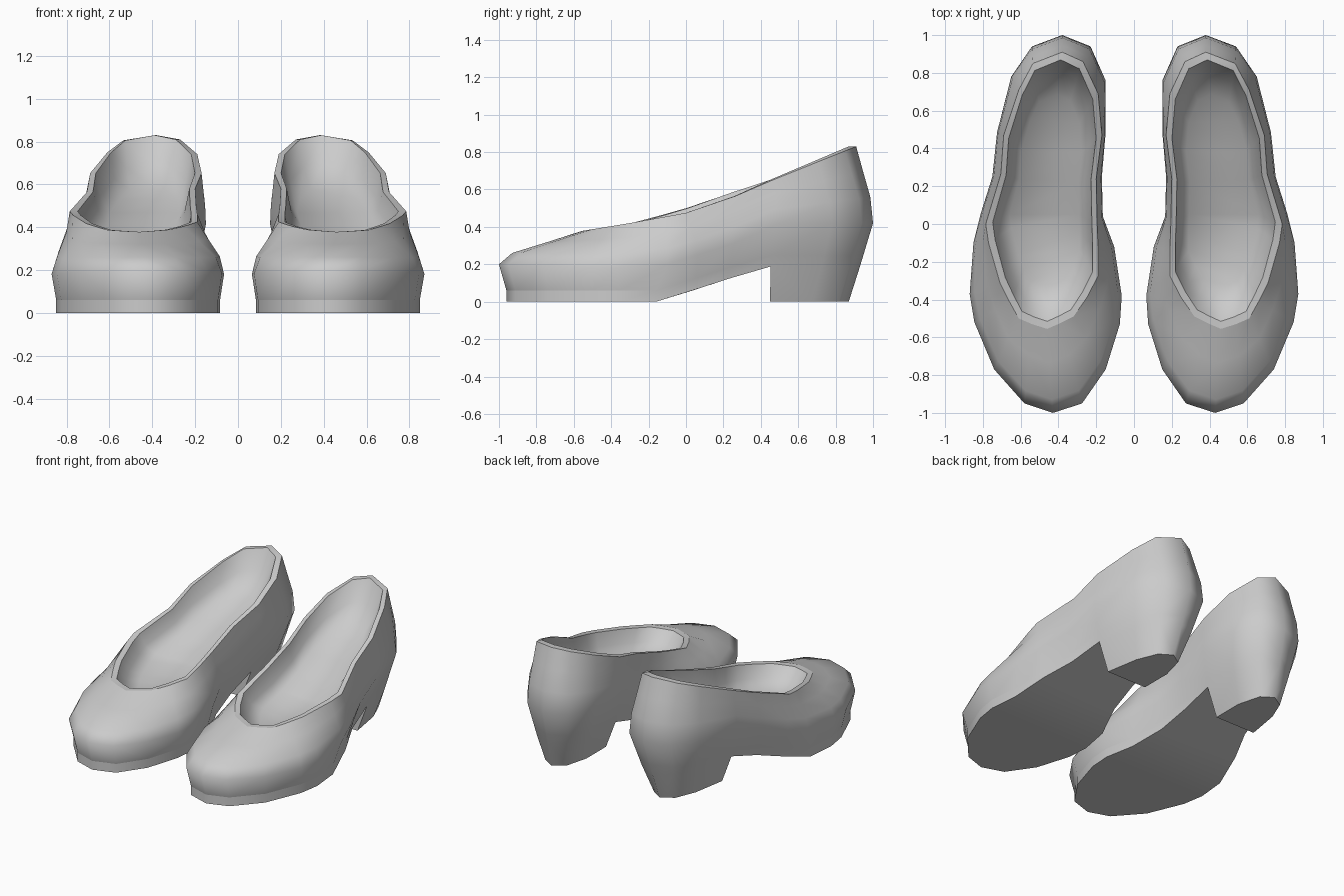
import bpy, bmesh

if "Cube" in bpy.data.objects:
    bpy.data.objects.remove(bpy.data.objects["Cube"])

# Widest outline of the shoe, toe -> outer side -> heel -> inner side
WIDE = [(.43, -1.0), (.58, -.95), (.74, -.77), (.845, -.52), (.87, -.37), (.85, -.10),
        (.81, .06), (.75, .25), (.725, .485), (.65, .78), (.54, .94), (.38, 1.0),
        (.23, .94), (.15, .76), (.15, .485), (.17, .25), (.165, .04), (.105, -.12),
        (.065, -.38), (.075, -.53), (.15, -.77), (.275, -.95)]
# Outer edge of the foot opening, same order
RIM = [(.46, -.555), (.54, -.53), (.61, -.50), (.66, -.41), (.71, -.31), (.77, -.10),
       (.785, 0), (.705, .265), (.69, .47), (.61, .71), (.535, .85), (.38, .91),
       (.27, .86), (.19, .69), (.17, .47), (.20, .24), (.195, 0), (.19, -.13),
       (.19, -.275), (.25, -.39), (.32, -.49), (.39, -.525)]
RIM_TWEAK = {7: -.01, 15: .015, 16: .025, 17: .012}   # inner side stands a little higher
N = len(WIDE)
HEEL = range(8, 15)      # outline points that belong to the heel block
HEEL_Y = .45
SOLE, CREASE, OPENING, LIP = 0, 1, 5, 6               # ring indices with hard edges


def ramp(v, pts):
    """Piecewise linear value along the shoe."""
    if v <= pts[0][0]:
        return pts[0][1]
    for (a, p), (b, q) in zip(pts, pts[1:]):
        if v <= b:
            return p + (q - p) * (v - a) / (b - a)
    return pts[-1][1]


def rim_height(y):
    return ramp(y, [(-.56, .378), (-.3, .42), (0, .475), (.45, .645), (.91, .83)])


def scaled(p, kx, ky, cx=.44, cy=0):
    return (cx + (p[0] - cx) * kx, cy + (p[1] - cy) * ky)


def mix(a, b, t, tz=None):
    tz = t if tz is None else tz
    return (a[0] + (b[0] - a[0]) * t, a[1] + (b[1] - a[1]) * t, a[2] + (b[2] - a[2]) * tz)


def shoe_rings():
    wide, rim, lip, sole, crease, wall, bed = [], [], [], [], [], [], []
    for i, (m, r) in enumerate(zip(WIDE, RIM)):
        y = m[1]
        zm = ramp(y, [(-1, .2), (-.4, .18), (-.1, .2), (.25, .31), (.5, .42)])
        zr = rim_height(r[1]) + RIM_TWEAK.get(i, 0)
        back = ramp(y, [(-.1, 0), (.45, 1)])
        s = scaled(m, .95 - .18 * back, .96 - .03 * back)
        if i in (5, 17):
            s = (s[0], -.16)                          # the flat tread ends here
        zs = ramp(s[1], [(-.16, 0), (-.05, .03), (.15, .1), (.45, .188)])
        wide.append((*m, zm))
        rim.append((*r, zr))
        lip.append((*scaled(r, .89, .945, .45, .17), zr))
        sole.append((*s, zs))
        c = mix(sole[-1], wide[-1], .26 * back)
        crease.append((c[0], c[1], zs + .06))
        # Scooped footbed following the slope of the opening
        w = scaled(r, .80, .85, .45, .17)
        wall.append((*w, rim_height(w[1]) - .09))
        b = scaled(r, .62, .70, .45, .17)
        bed.append((*b, rim_height(b[1]) - .15))
    low = [mix(a, b, .16, .34) for a, b in zip(wide, rim)]
    high = [mix(a, b, .6, .68) for a, b in zip(wide, rim)]
    return [sole, crease, wide, low, high, rim, lip, wall, bed]


def build_shoe(name, side, mat):
    bm = bmesh.new()
    rings = [[bm.verts.new((side * x, y, z)) for x, y, z in ring] for ring in shoe_rings()]
    # Upper, rim and lining
    for a, b in zip(rings, rings[1:]):
        for i in range(N):
            j = (i + 1) % N
            bm.faces.new((a[i], a[j], b[j], b[i]))

    # Sole and footbed, bridged across the width
    def bridge(ring, last):
        bm.faces.new((ring[0], ring[1], ring[N - 1]))
        for i in range(1, last):
            bm.faces.new((ring[i], ring[i + 1], ring[N - i - 1], ring[N - i]))
    bridge(rings[0], HEEL[0])
    bridge(rings[-1], N // 2 - 1)
    f, h = rings[-1], N // 2
    bm.faces.new((f[h - 1], f[h], f[h + 1]))

    # Tapered heel block
    top = [rings[0][i] for i in HEEL]
    base = []
    for i in HEEL:
        x, y = scaled(WIDE[i], .52, .87)
        base.append(bm.verts.new((side * x, max(y, HEEL_Y), 0)))
    for k in range(len(top) - 1):
        bm.faces.new((top[k], top[k + 1], base[k + 1], base[k]))
    breast = bm.faces.new((top[0], base[0], base[-1], top[-1]))
    tip = bm.faces.new(base)
    bmesh.ops.recalc_face_normals(bm, faces=bm.faces[:])

    # Smooth everywhere except the rim, the sole edge and the heel edges
    for face in bm.faces:
        face.smooth = True
    for edge in list(breast.edges) + list(tip.edges):
        edge.smooth = False
    for r in (SOLE, CREASE, OPENING, LIP):
        for i in range(N):
            a, b = rings[r][i], rings[r][(i + 1) % N]
            on_heel = HEEL[0] <= i < HEEL[-1]
            if (r == SOLE and on_heel) or (r == CREASE and max(a.co.y, b.co.y) > -.1):
                continue
            bm.edges.get((a, b)).smooth = False

    mesh = bpy.data.meshes.new(name)
    bm.to_mesh(mesh)
    bm.free()
    mesh.materials.append(mat)
    obj = bpy.data.objects.new(name, mesh)
    bpy.context.collection.objects.link(obj)


grey = bpy.data.materials.new("light_grey")
grey.diffuse_color = (.6, .6, .6, 1)
grey.use_nodes = True
grey.node_tree.nodes["Principled BSDF"].inputs["Base Color"].default_value = grey.diffuse_color
build_shoe("right_shoe", 1, grey)
build_shoe("left_shoe", -1, grey)
